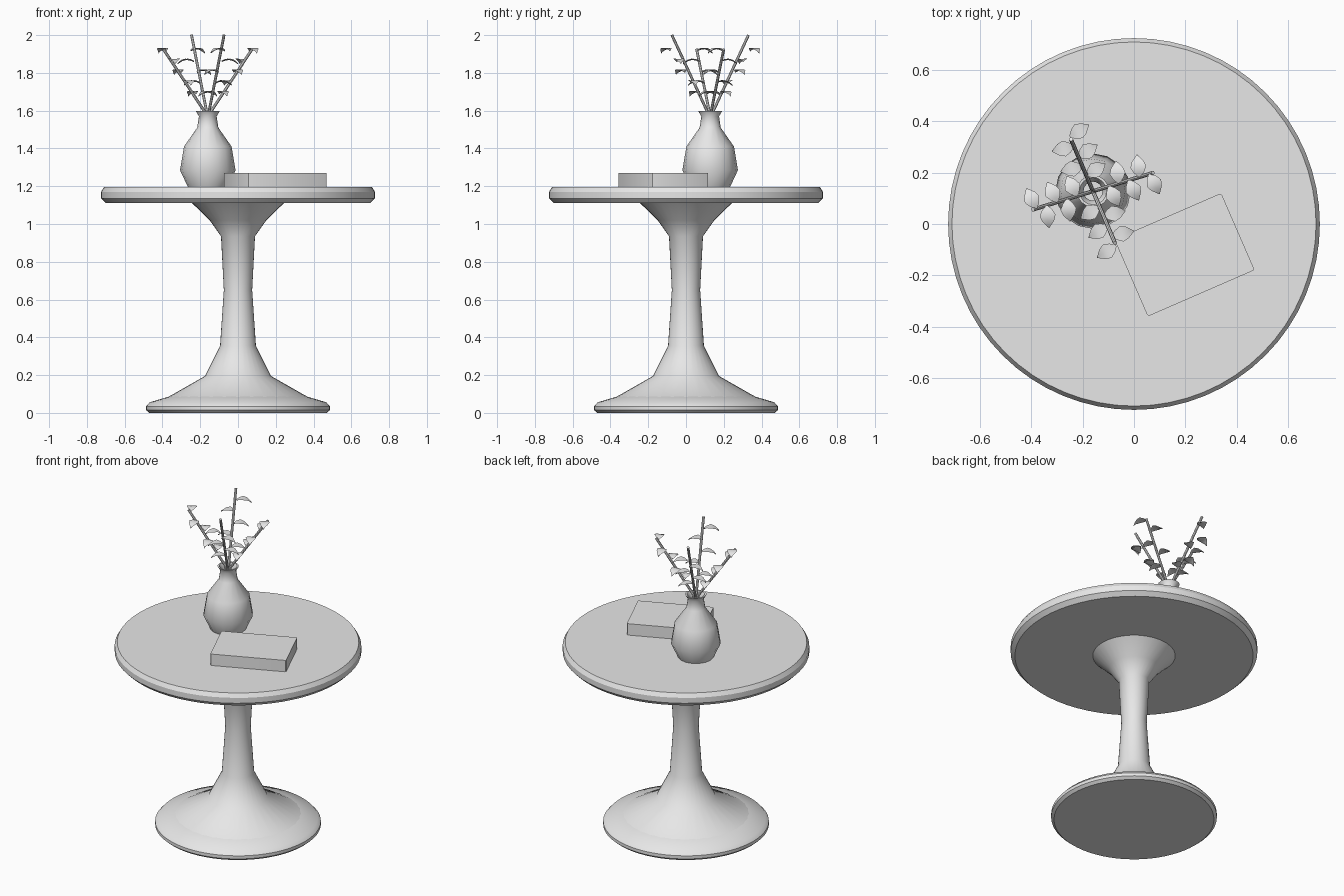
import bpy
import bmesh
import math
from mathutils import Matrix, Vector

if "Cube" in bpy.data.objects:
    bpy.data.objects.remove(bpy.data.objects["Cube"], do_unlink=True)

grey = bpy.data.materials.new("light_grey")
grey.use_nodes = True
grey.diffuse_color = (0.8, 0.8, 0.8, 1)
grey.node_tree.nodes["Principled BSDF"].inputs["Base Color"].default_value = (0.8, 0.8, 0.8, 1)


def finish(name, bm, angle=40):
    """Turn a bmesh into a named, coloured, smooth-shaded object."""
    bmesh.ops.recalc_face_normals(bm, faces=bm.faces)
    mesh = bpy.data.meshes.new(name)
    bm.to_mesh(mesh)
    bm.free()
    mesh.materials.append(grey)
    ob = bpy.data.objects.new(name, mesh)
    bpy.context.collection.objects.link(ob)
    bpy.ops.object.select_all(action="DESELECT")
    bpy.context.view_layer.objects.active = ob
    ob.select_set(True)
    bpy.ops.object.shade_smooth_by_angle(angle=math.radians(angle))
    return ob


def lathe(name, profile, sides, centre=(0, 0), angle=40):
    """Spin (radius, height) points around a vertical axis."""
    bm = bmesh.new()
    verts = [bm.verts.new((r, 0, z)) for r, z in profile]
    edges = [bm.edges.new(pair) for pair in zip(verts, verts[1:])]
    bmesh.ops.spin(bm, geom=verts + edges, cent=(0, 0, 0), axis=(0, 0, 1),
                   angle=math.tau, steps=sides, use_duplicate=False)
    bmesh.ops.remove_doubles(bm, verts=bm.verts, dist=0.0002)
    bmesh.ops.translate(bm, verts=bm.verts, vec=(centre[0], centre[1], 0))
    return finish(name, bm, angle)


# Table
lathe("table_top", [(0, 1.11), (0.7, 1.11), (0.725, 1.135), (0.725, 1.17),
                    (0.71, 1.195), (0, 1.195)], 64, angle=30)
lathe("pedestal", [(0.44, 0.05), (0.36, 0.09), (0.175, 0.195), (0.095, 0.355),
                   (0.075, 0.65), (0.09, 0.935), (0.15, 1.02), (0.245, 1.112)], 32, angle=60)
lathe("base_plate", [(0, 0), (0.47, 0), (0.487, 0.015), (0.487, 0.035),
                     (0.468, 0.056), (0.36, 0.088)], 64, angle=35)

# Book lying at an angle
bm = bmesh.new()
bmesh.ops.create_cube(bm, size=1)
bmesh.ops.scale(bm, vec=(0.454, 0.327, 0.074), verts=bm.verts)
upright = [e for e in bm.edges if abs(e.verts[0].co.z - e.verts[1].co.z) > 0.01]
bmesh.ops.bevel(bm, geom=upright, offset=0.008, segments=2, affect="EDGES", profile=0.5)
bm.transform(Matrix.Translation((0.197, -0.12, 1.232)) @ Matrix.Rotation(math.radians(23.5), 4, "Z"))
finish("book", bm)

# Vase with an open neck
VASE = Vector((-0.16, 0.128, 0))
lathe("vase", [(0, 1.195), (0.105, 1.195), (0.147, 1.285), (0.126, 1.41), (0.056, 1.51),
               (0.047, 1.57), (0.063, 1.597), (0.053, 1.597), (0.037, 1.57),
               (0.042, 1.51), (0.09, 1.41), (0, 1.4)], 16, VASE, angle=50)


def add_stem(bm, points, radius):
    """Straight-sided tube following a short path."""
    for a, b in zip(points, points[1:]):
        along = b - a
        turn = along.to_track_quat("Z", "Y").to_matrix().to_4x4()
        bmesh.ops.create_cone(bm, cap_ends=True, segments=8, radius1=radius, radius2=radius,
                              depth=along.length,
                              matrix=Matrix.Translation((a + b) / 2) @ turn)


def add_leaf(bm, matrix):
    """Thin pointed leaf along +x, arched and creased at the midrib."""
    length, thick = 0.088, 0.003
    stations = [(0, 0.004), (0.2, 0.02), (0.45, 0.031), (0.7, 0.023), (0.88, 0.01), (1, 0.001)]
    rings = []
    for t, w in stations:
        z = 0.014 * math.sin(t * math.pi) - 0.012 * t * t
        outline = [(-w, 0.004), (0, thick), (w, 0.004), (0, -thick)]
        rings.append([bm.verts.new(matrix @ Vector((t * length, y, z + h))) for y, h in outline])
    for a, b in zip(rings, rings[1:]):
        for i in range(4):
            j = (i + 1) % 4
            bm.faces.new((a[i], a[j], b[j], b[i]))
    bm.faces.new(rings[0])
    bm.faces.new(rings[-1][::-1])


# Four sprigs spreading from the vase, leaves alternating from side to side
sprigs = [("left", 17, 0.245, 1.925), ("back", 113, 0.22, 2.0),
          ("right", 197, 0.245, 1.925), ("front", 293, 0.22, 2.0)]
for side, heading, reach, top in sprigs:
    out = Vector((math.cos(math.radians(heading)), math.sin(math.radians(heading)), 0))
    bm = bmesh.new()
    path = [VASE + out * r + Vector((0, 0, z)) for r, z in
            [(0.004, 1.43), (0.014, 1.59), (reach, top)]]
    add_stem(bm, path, 0.008)
    finish(side + "_stem", bm)

    bm = bmesh.new()
    for i in range(5):
        level = 1.917 - 0.057 * i
        spread = (0.23, 0.19, 0.145, 0.105, 0.065)[i]
        turn = heading + (-80 if i % 2 == 0 else 80)
        place = VASE + out * spread + Vector((0, 0, level))
        add_leaf(bm, Matrix.Translation(place) @ Matrix.Rotation(math.radians(turn), 4, "Z"))
    finish(side + "_leaves", bm, 50)
